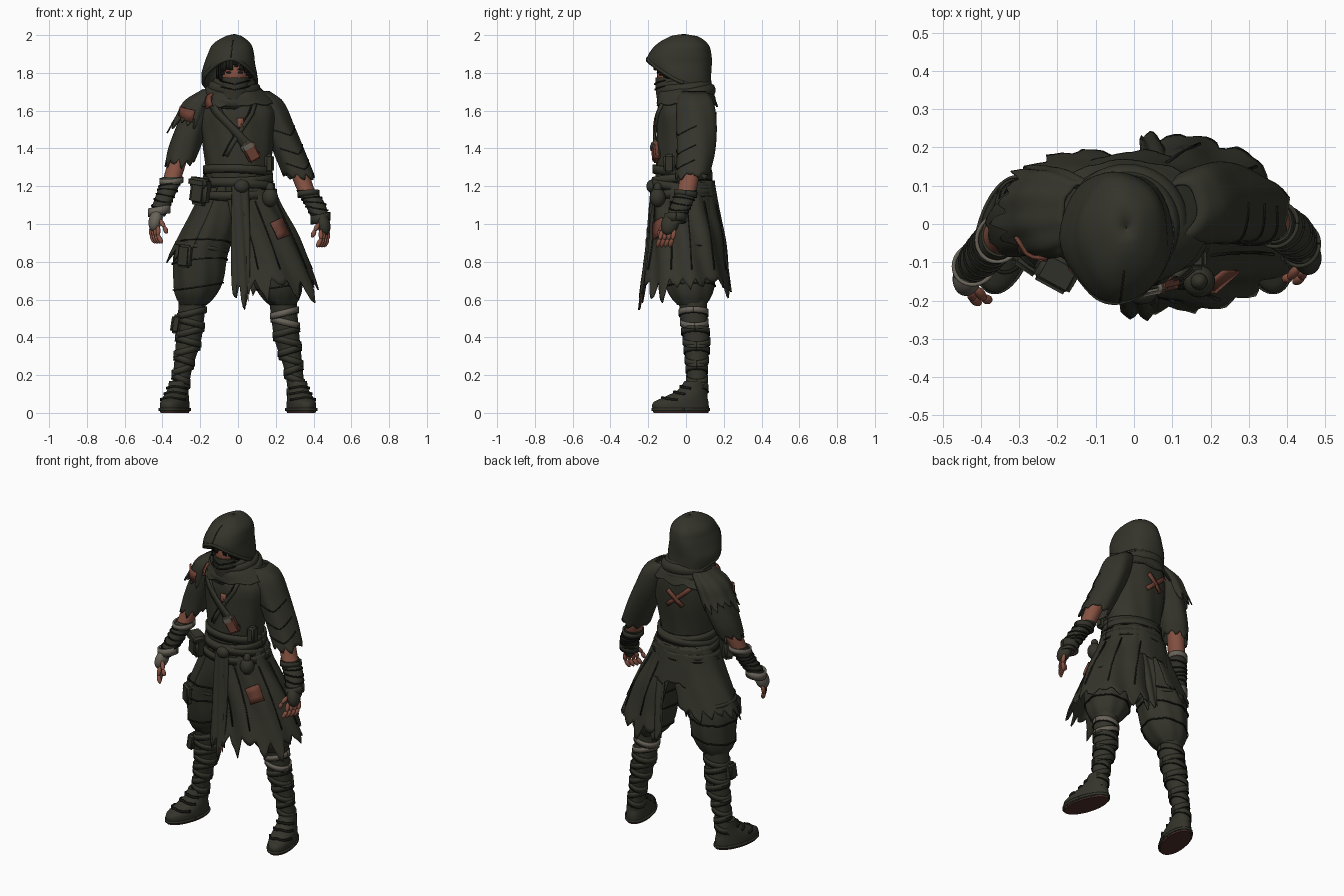
import bpy, bmesh, math, random
from math import sin, cos, pi, radians
from mathutils import Vector

random.seed(4)
cube = bpy.data.objects.get("Cube")
if cube:
    bpy.data.objects.remove(cube)
made = []


def material(name, *rgb):
    m = bpy.data.materials.new(name)
    m.use_nodes = True
    m.diffuse_color = (*rgb, 1)
    node = m.node_tree.nodes["Principled BSDF"]
    node.inputs["Base Color"].default_value = (*rgb, 1)
    node.inputs["Roughness"].default_value = 0.9
    return m


cloth = material("dark olive cloth", .034, .034, .024)
ink = material("dark crease", .01, .01, .008)
skin = material("skin", .24, .085, .055)
leather = material("worn leather", .15, .05, .033)
bandage = material("grey bandage", .14, .125, .1)
sole_mat = material("red brown sole", .075, .028, .022)


def finish(name, bm, mat, thick=0.0):
    bmesh.ops.recalc_face_normals(bm, faces=bm.faces)
    mesh = bpy.data.meshes.new(name)
    bm.to_mesh(mesh)
    bm.free()
    mesh.materials.append(mat)
    ob = bpy.data.objects.new(name, mesh)
    bpy.context.collection.objects.link(ob)
    if thick:
        mod = ob.modifiers.new("thickness", 'SOLIDIFY')
        mod.thickness, mod.offset = thick, 0
    made.append(ob)
    return ob


# Rings are (z, centre x, centre y, radius x, radius y), from top to bottom
def ring_at(rings, z):
    last = len(rings) - 1
    i = min(max(sum(r[0] >= z for r in rings) - 1, 0), last - 1)
    p, q = rings[i], rings[i + 1]
    h = q[0] - p[0]
    t = (z - p[0]) / h
    a, b = rings[max(i - 1, 0)], rings[min(i + 2, last)]
    out = []
    for k in range(1, 5):
        if t > 1:
            out.append(q[k] + (q[k] - p[k]) * (t - 1))
            continue
        m = (q[k] - a[k]) / (q[0] - a[0]) * h
        n = (b[k] - p[k]) / (b[0] - p[0]) * h
        d = q[k] - p[k]
        out.append(p[k] + t * (m + t * (3 * d - 2 * m - n + t * (m + n - 2 * d))))
    return out


def surface(rings, a, z, fold=0.0, waves=7):
    cx, cy, rx, ry = ring_at(rings, z)
    f = 1 + fold * sin(waves * a + z * 9)
    return Vector((cx + rx * f * cos(a), cy + ry * f * sin(a), z))


def sheet(name, rings, mat, arc=(0, 360), fold=0.0, waves=7, jag=0.0, hem=None,
          cap=False, thick=0.0, cols=48, rows=20):
    bm = bmesh.new()
    full = arc[1] - arc[0] == 360
    grid = []
    for i in range(cols if full else cols + 1):
        a = radians(arc[0] + (arc[1] - arc[0]) * i / cols)
        end = hem(a) if hem else rings[-1][0]
        if i % 5 == 0:
            strip = random.uniform(.2, 1)
        end -= jag * strip * (.15, .6, .8, 1, .5)[i % 5] * random.uniform(.7, 1)
        top = rings[0][0]
        grid.append([bm.verts.new(surface(rings, a, top + (end - top) * j / rows, fold, waves))
                     for j in range(rows + 1)])
    for i in range(cols):
        c, d = grid[i], grid[(i + 1) % len(grid)]
        for j in range(rows):
            bm.faces.new((c[j], d[j], d[j + 1], c[j + 1]))
    if cap:
        bm.faces.new([c[-1] for c in grid])
        bm.faces.new([c[0] for c in grid])
    return finish(name, bm, mat, thick)


def wrap(name, rings, path, width, mat, off=.006, fold=0.0, waves=7, thick=.01):
    """Ribbon laid on a ring surface along (angle, height) points."""
    pts = []
    for (a, z), (b, w) in zip(path, path[1:]):
        n = max(3, int(abs(b - a) / 10))
        pts += [(radians(a + (b - a) * k / n), z + (w - z) * k / n) for k in range(n)]
    pts.append((radians(path[-1][0]), path[-1][1]))
    pos = [surface(rings, a, z, fold, waves) for a, z in pts]
    bm = bmesh.new()
    rows = []
    for i, (a, z) in enumerate(pts):
        along = pos[min(i + 1, len(pos) - 1)] - pos[max(i - 1, 0)]
        out = Vector((cos(a), sin(a), 0))
        side = along.cross(out).normalized() * width / 2
        mid = pos[i] + out * off
        rows.append([bm.verts.new(mid + side), bm.verts.new(mid - side)])
    for p, q in zip(rows, rows[1:]):
        bm.faces.new((p[0], q[0], q[1], p[1]))
    return finish(name, bm, mat, thick)


def hoop(z, tilt=0.0, turn=0.0):
    return [(a, z + tilt * cos(radians(a) + turn)) for a in range(0, 361, 20)]


def ball(name, loc, size, mat, rot=(0, 0, 0)):
    bm = bmesh.new()
    bmesh.ops.create_uvsphere(bm, u_segments=24, v_segments=14, radius=1)
    ob = finish(name, bm, mat)
    ob.location, ob.scale, ob.rotation_euler = loc, size, rot
    return ob


def box(name, loc, size, mat, rot=(0, 0, 0)):
    bm = bmesh.new()
    bmesh.ops.create_cube(bm, size=1)
    bmesh.ops.scale(bm, vec=size, verts=bm.verts)
    bmesh.ops.bevel(bm, geom=bm.edges, offset=min(size) * .25, segments=3, affect='EDGES')
    ob = finish(name, bm, mat)
    ob.location, ob.rotation_euler = loc, rot


def torus(name, loc, rx, ry, r, mat, rot=(0, 0, 0)):
    bm = bmesh.new()
    loop = [[bm.verts.new(((rx + r * cos(v * pi / 5)) * cos(u * pi / 20),
                           (ry + r * cos(v * pi / 5)) * sin(u * pi / 20), r * 1.3 * sin(v * pi / 5)))
             for v in range(10)] for u in range(40)]
    for u in range(40):
        for v in range(10):
            w, n = (v + 1) % 10, loop[(u + 1) % 40]
            bm.faces.new((loop[u][v], n[v], n[w], loop[u][w]))
    ob = finish(name, bm, mat)
    ob.location, ob.rotation_euler = loc, rot


# Torso, tunic closure and straps
torso = [(1.72, -.01, .01, .09, .1), (1.67, -.01, .01, .16, .135), (1.6, 0, 0, .205, .15),
         (1.48, 0, -.005, .195, .15), (1.36, 0, -.015, .178, .143), (1.24, 0, -.02, .165, .14),
         (1.12, 0, -.005, .19, .15)]
sheet("tunic", torso, cloth, fold=.02, waves=9, cap=True)
for a, b in ((-60, -110), (-125, -70)):
    wrap("tunic_lapel", torso, [(a, 1.64), (b, 1.36)], .022, cloth, .008)
    wrap("lapel_crease", torso, [(a - 5, 1.64), (b - 5, 1.36)], .007, ink, .008)
wrap("chest_opening", torso, [(-87, 1.56), (-87, 1.51)], .035, skin, .008)
wrap("chest_strap", torso, [(-138, 1.66), (-118, 1.58), (-58, 1.36)], .04, cloth, .014)
wrap("shoulder_strap", torso, [(-146, 1.7), (-131, 1.62)], .045, leather, .03)
wrap("back_strap_long", torso, [(125, 1.61), (82, 1.48)], .026, leather, .006)
wrap("back_strap_short", torso, [(85, 1.58), (112, 1.49)], .026, leather, .008)
box("strap_pouch", (.07, -.16, 1.38), (.07, .035, .1), leather, (0, -.5, .2))
box("strap_pouch_flap", (.05, -.168, 1.41), (.07, .035, .045), bandage, (0, -.5, .2))

# Sash and belt wound around the waist
for k, (z, tilt) in enumerate([(1.28, .015), (1.24, -.015), (1.2, .02), (1.16, -.01)]):
    wrap("waist_sash", torso, hoop(z, tilt, 2), .042, cloth, .01 + .003 * k, thick=.016)
    wrap("sash_crease", torso, hoop(z - .021, tilt, 2), .007, ink, .013 + .003 * k)
ball("sash_knot", (.02, -.18, 1.2), (.04, .03, .035), cloth)

# Pouches hanging on the belt
box("belt_pouch", (-.2, -.12, 1.17), (.1, .08, .14), cloth, (0, .15, -.5))
box("belt_pouch_flap", (-.202, -.127, 1.22), (.106, .085, .05), cloth, (0, .15, -.5))
ball("round_pouch", (.17, -.15, 1.14), (.042, .042, .05), cloth)
ball("round_pouch_neck", (.17, -.15, 1.19), (.022, .022, .03), cloth)
box("side_pouch", (.165, -.09, 1.32), (.05, .06, .1), cloth)

# Ragged skirt, longer on the left
long_skirt = [(1.23, 0, -.01, .175, .155), (1.1, .03, -.01, .195, .165), (.95, .075, 0, .23, .185),
              (.8, .11, 0, .255, .2), (.72, .12, 0, .275, .215)]
sheet("long_skirt", long_skirt, cloth, (-115, 105), .04, 9, .16, thick=.008, cols=60)
wrap("skirt_patch", long_skirt, [(-50, 1.02), (-49, .93)], .085, leather, .008, .04, 9)
for a in (-95, -70, -25, 5, 40, 75):
    wrap("skirt_crease", long_skirt, [(a, 1.12), (a + 3, .76)], .006, ink, .004, .04, 9)
short_skirt = [(1.23, 0, -.01, .175, .155), (1.08, -.03, 0, .205, .16), (.95, -.08, .01, .22, .165),
               (.88, -.1, .015, .235, .17)]
sheet("short_skirt", short_skirt, cloth, (85, 235), .02, 8, .09, thick=.008, cols=40)
overskirt = [(1.22, 0, 0, .178, .15), (1.1, 0, 0, .208, .17), (1.02, .01, .005, .225, .18)]
sheet("back_overskirt", overskirt, cloth, (0, 180), .01, 8, .04, thick=.008)
sash_tail = [(1.2, 0, -.02, .18, .16), (.9, 0, 0, .2, .205), (.7, 0, 0, .2, .23)]
sheet("sash_tail_front", sash_tail, cloth, (-100, -72), .02, 30, .2, thick=.01, cols=11)
tail_lining = [(.72, 0, 0, .2, .226), (.62, 0, 0, .2, .24)]
sheet("sash_tail_lining", tail_lining, leather, (-82, -74), .01, 20, .1, thick=.007, cols=6)
sheet("back_tail", sash_tail, cloth, (60, 85), .03, 25, .22, thick=.01, cols=11)

# Trousers, wrapped shins and shoes
for s, side in ((-1, "right_"), (1, "left_")):
    thigh = [(1.2, .07 * s, 0, .1, .13), (1.0, .13 * s, 0, .135, .14), (.85, .195 * s, .01, .14, .142),
             (.7, .21 * s, .02, .13, .133), (.62, .225 * s, .025, .108, .112), (.57, .235 * s, .03, .07, .075)]
    sheet(side + "trouser", thigh, cloth, fold=.03, waves=8, cap=True)
    for z in (.67, .8, .9):
        wrap(side + "trouser_fold", thigh, hoop(z, .02, z * 9), .007, ink, .004, .03, 8, .006)
    shin = [(.64, .235 * s, .035, .074, .078), (.5, .248 * s, .042, .07, .07), (.38, .262 * s, .055, .066, .067),
            (.22, .295 * s, .057, .048, .052), (.08, .312 * s, .06, .045, .055)]
    sheet(side + "shin", shin, cloth, fold=.02, waves=3, cap=True)
    for k in range(9):
        z, tilt = .13 + .05 * k, .018 * (-1) ** k
        mat = bandage if s > 0 and k in (7, 8) else cloth
        wrap(side + "shin_wrap", shin, hoop(z, tilt), .032, mat, .003, thick=.008)
        wrap(side + "wrap_crease", shin, hoop(z - .017, tilt), .005, ink, .004, thick=.007)
    shoe = [(.17, 0, .05, .048, .056), (.12, 0, .035, .054, .08), (.085, 0, 0, .064, .115),
            (.055, 0, -.028, .07, .15), (.007, 0, -.028, .072, .152)]
    under = [(.01, 0, -.028, .071, .151), (0, 0, -.028, .069, .149)]
    parts = [sheet(side + "shoe", shoe, cloth, cap=True),
             sheet(side + "sole", under, sole_mat, cap=True, rows=2),
             wrap(side + "shoe_welt", shoe, hoop(.018), .014, cloth, .002)]
    parts += [wrap(side + "shoe_strap", shoe, [(200, z), (270, z + .012), (340, z)], .012, ink, .003)
              for z in (.07, .1, .13)]
    for ob in parts:
        ob.location.x, ob.rotation_euler.z = .328 * s, radians(14 * s)
box("calf_holster", (-.33, .02, .47), (.05, .07, .1), cloth, (0, .15, 0))
box("thigh_pouch", (-.28, -.1, .83), (.08, .045, .12), cloth, (0, .1, -.6))
torus("thigh_strap", (-.19, .01, .88), .137, .137, .009, cloth, (0, .15, 0))

# Sleeves, forearms and hands
left_sleeve = [(1.7, .12, .04, .045, .065), (1.65, .16, .05, .072, .092), (1.52, .212, .055, .08, .102),
               (1.38, .272, .05, .08, .097), (1.27, .318, .035, .08, .088)]
right_sleeve = [(1.7, -.14, .03, .055, .07), (1.62, -.2, .03, .078, .1), (1.5, -.25, .02, .08, .1),
                (1.4, -.285, .01, .08, .09), (1.35, -.3, .0, .075, .083)]
sheet("left_sleeve", left_sleeve, cloth, fold=.03, waves=5, jag=.05, thick=.008)
sheet("right_sleeve", right_sleeve, cloth, fold=.03, waves=5, jag=.07, thick=.008)
for z in (1.32, 1.4, 1.5):
    wrap("sleeve_fold", left_sleeve, [(-120, z), (-60, z - .03), (0, z + .02)], .006, ink, .003, .03, 5)
ragged = [(1.71, -.13, .03, .055, .075), (1.65, -.195, .03, .085, .107), (1.57, -.235, .03, .092, .115)]
sheet("torn_shoulder_layer", ragged, cloth, (60, 300), .03, 9, .11, thick=.008, cols=50)
wrap("shoulder_patch", ragged, [(212, 1.59), (270, 1.57)], .065, leather, .008, .03, 9)
left_arm = [(1.32, .31, .03, .052, .052), (1.18, .36, .005, .047, .05), (1.1, .41, -.025, .048, .05),
            (1.0, .445, -.07, .036, .04)]
right_arm = [(1.42, -.3, .01, .052, .052), (1.25, -.345, -.03, .048, .05), (1.15, -.385, -.07, .045, .047),
             (1.04, -.43, -.12, .038, .04)]
for side, s, arm, hand, grip in (("left_", 1, left_arm, (.452, -.085, 1.0), cloth),
                                 ("right_", -1, right_arm, (-.436, -.14, 1.02), bandage)):
    sheet(side + "arm", arm, skin, cap=True)
    lower = [(z, x, y, u + .006, v + .006) for z, x, y, u, v in arm[1:]]
    sheet(side + "forearm_wrap", lower, cloth, fold=.015, waves=4, cap=True)
    start = lower[0][0] - .02
    for k in range(6):
        wrap(side + "arm_band", lower, hoop(start - .026 * k, .01, k), .007, ink, .002, thick=.006)
    wrap(side + "elbow_bandage", lower, hoop(start, .008, s), .03, bandage if s < 0 else cloth, .003)
    wrap(side + "wrist_band", lower, hoop(arm[-1][0] + .03, .01), .045, grip, .004)
    ball(side + "palm", hand, (.036, .046, .062), grip, (-.35, -.25 * s, 0))
    root = Vector(hand)
    for k in range(5):
        thumb = k == 4
        base = root + Vector((-.025 * s, -.03, 0) if thumb else ((.022 - .012 * k) * s, .025 - .022 * k, -.035))
        bend = base + Vector((-.02 * s, -.025, -.035) if thumb else (.002 * s, -.012, -.045))
        tip = bend + Vector((-.014 * s, -.004, -.032) if thumb else (-.02 * s, -.014, -.038))
        for p, q in ((base, bend), (bend, tip)):
            ball(side + "finger", (p + q) / 2, (.0125, .0125, (q - p).length * .62), skin,
                 (q - p).to_track_quat('Z', 'Y').to_euler())

# Head, mask, eyes and hair
ball("head", (-.018, -.055, 1.8), (.082, .1, .12), skin)
mask = [(1.775, -.018, -.058, .084, .103), (1.72, -.018, -.055, .088, .105), (1.64, -.02, -.03, .1, .12)]
sheet("face_mask", mask, cloth, fold=.012, waves=9, cap=True)
for z in (1.75, 1.72):
    wrap("mask_crease", mask, [(-150, z + .01), (-90, z - .01), (-30, z + .01)], .006, ink, .003)
for s in (-1, 1):
    ball("eye", (-.018 + .03 * s, -.148, 1.802), (.015, .006, .006), ink)
    box("brow", (-.018 + .032 * s, -.148, 1.82), (.036, .012, .009), ink, (0, -.2 * s, .2 * s))
head = [(1.92, -.018, -.055, .05, .07), (1.85, -.018, -.055, .084, .104), (1.74, -.018, -.06, .09, .107)]
for k in range(13):
    a = -162 + 12 * k
    low = 1.835 - .07 * abs(cos(radians(a))) ** 1.5 + random.uniform(-.015, .01)
    wrap("hair_lock", head, [(a, 1.89), (a + random.uniform(-8, 8), low)], .02, ink, .004)

# Hood with a raised front brim
hood = [(2.0, -.02, -.01, .001, .001), (1.992, -.022, -.01, .035, .06), (1.95, -.03, -.018, .095, .128),
        (1.9, -.035, -.03, .116, .158), (1.85, -.042, -.035, .128, .167), (1.78, -.045, -.02, .142, .15),
        (1.68, -.035, .005, .125, .13)]


def brim(a):
    return 1.74 + .125 * max(-sin(a), 0) ** 1.5 - .06 * max(sin(a), 0)


sheet("hood", hood, cloth, hem=brim, fold=.02, waves=5, thick=.012, rows=28)
wrap("hood_brim", hood, [(a, brim(radians(a)) + .008) for a in range(0, 361, 10)], .018, cloth, .004, .02, 5)
wrap("hood_seam", hood, [(-90, z) for z in (1.97, 1.95, 1.92, 1.88)], .005, ink, .003, .02, 5)

# Draped cowl and scarf loops around the neck
cowl = [(1.74, -.015, .0, .09, .1), (1.69, -.01, .0, .15, .14), (1.64, -.01, .005, .2, .155)]
sheet("cowl", cowl, cloth, fold=.02, waves=6, jag=.04, thick=.01)
for z, rx, ry, r, tilt, y in ((1.655, .15, .132, .024, .1, .0), (1.69, .135, .128, .026, .17, .005),
                              (1.72, .115, .12, .025, .1, -.005), (1.745, .095, .108, .02, .15, -.02)):
    torus("scarf_loop", (-.02, y, z), rx, ry, r, cloth, (tilt, .06, 0))
    torus("scarf_crease", (-.02, y, z - .027), rx + .014, ry + .014, .005, ink, (tilt, .06, 0))

# Smooth shading with crisp edges kept
bpy.ops.object.select_all(action='DESELECT')
for ob in made:
    ob.select_set(True)
bpy.context.view_layer.objects.active = made[0]
bpy.ops.object.shade_smooth_by_angle(angle=radians(45))
